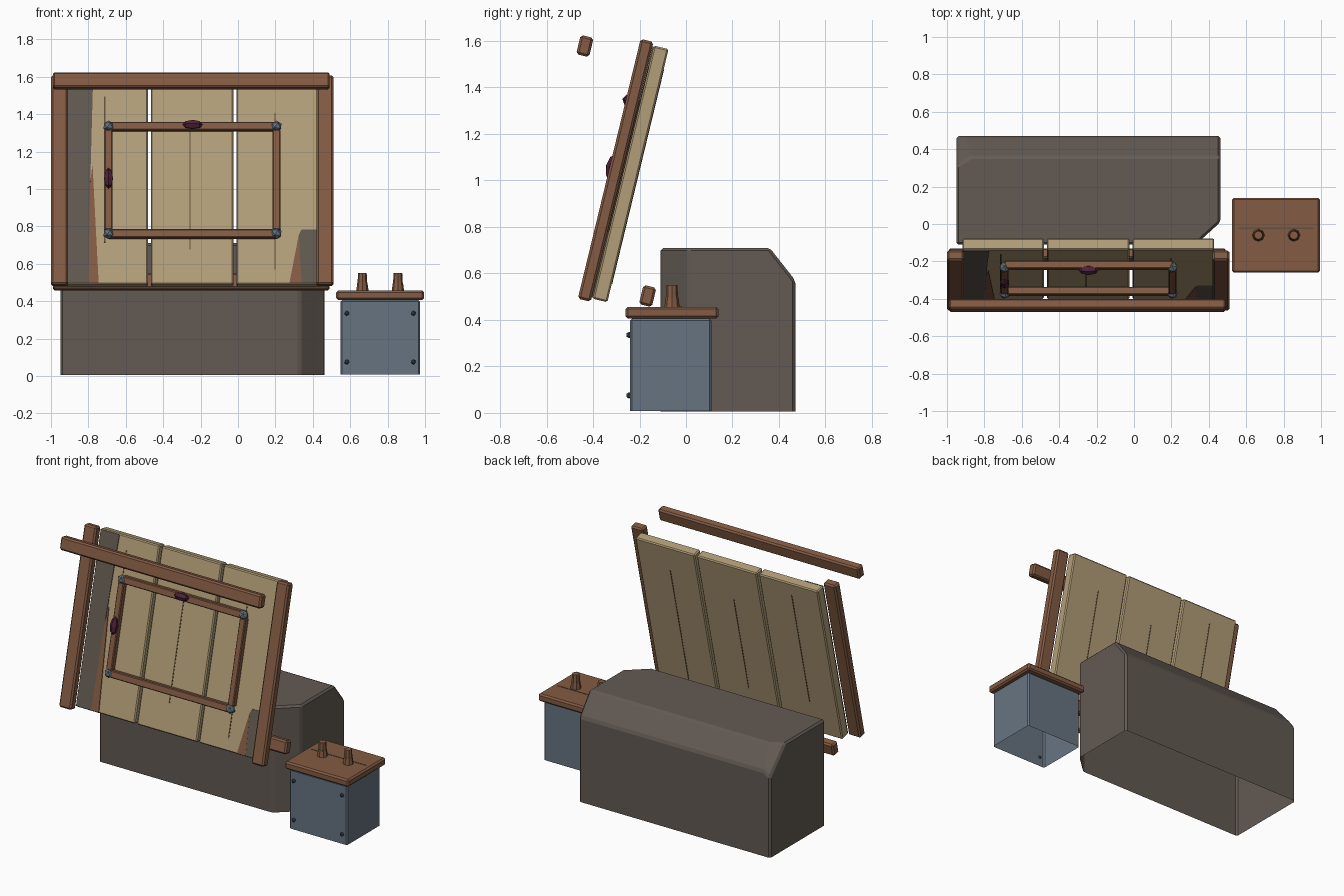
import bpy, bmesh, math
from mathutils import Matrix, Vector

cube = bpy.data.objects.get("Cube")
if cube:
    bpy.data.objects.remove(cube, do_unlink=True)


def material(name, r, g, b):
    m = bpy.data.materials.new(name)
    m.use_nodes = True
    m.diffuse_color = (r, g, b, 1)
    m.node_tree.nodes["Principled BSDF"].inputs["Base Color"].default_value = (r, g, b, 1)
    return m


WOOD = material("brown wood", 0.23, 0.105, 0.056)
TAN = material("pale plank", 0.45, 0.345, 0.19)
GRAIN = material("dark grain", 0.12, 0.085, 0.045)
STONE = material("dark stone", 0.125, 0.102, 0.086)
STEEL = material("blue grey metal", 0.135, 0.175, 0.22)
RIVET = material("dark metal", 0.06, 0.075, 0.095)
GEM = material("purple", 0.075, 0.016, 0.04)
STAIN = material("grey stain", 0.12, 0.10, 0.08)

# Leaning panel: local y points to its back, local z runs up its length
LEAN = Matrix.Translation((0, -0.3025, 1.0435)) @ Matrix.Rotation(math.radians(-13.6), 4, 'X')
FLAT = Matrix.Identity(4)


def finish(name, bm, mat, frame=FLAT, bevel=0):
    bmesh.ops.recalc_face_normals(bm, faces=bm.faces)
    me = bpy.data.meshes.new(name)
    bm.to_mesh(me)
    bm.free()
    me.materials.append(mat)
    ob = bpy.data.objects.new(name, me)
    ob.matrix_world = frame
    bpy.context.collection.objects.link(ob)
    if bevel:
        mod = ob.modifiers.new("worn edges", 'BEVEL')
        mod.width = bevel
        mod.segments = 1
        mod.limit_method = 'ANGLE'
    return ob


def box(name, centre, size, mat, frame=FLAT, bevel=0.0, open_bottom=False):
    bm = bmesh.new()
    bmesh.ops.create_cube(bm, size=1, matrix=Matrix.Translation(centre) @ Matrix.Diagonal((*size, 1)))
    if open_bottom:
        low = min(bm.faces, key=lambda f: f.calc_center_median().z)
        bmesh.ops.delete(bm, geom=[low], context='FACES_ONLY')
    return finish(name, bm, mat, frame, bevel)


def ball(name, centre, size, mat, frame=FLAT, axis=None):
    bm = bmesh.new()
    place = Matrix.Translation(centre)
    if axis:
        place = place @ Matrix.Rotation(math.pi / 2 if axis == 'X' else 0, 4, 'Y')
        bmesh.ops.create_uvsphere(bm, u_segments=6, v_segments=4, radius=1,
                                  matrix=place @ Matrix.Diagonal((*size, 1)))
    else:
        bmesh.ops.create_icosphere(bm, subdivisions=1, radius=1,
                                   matrix=place @ Matrix.Diagonal((*size, 1)))
    return finish(name, bm, mat, frame)


def plate(name, points, mat, y, frame):
    bm = bmesh.new()
    face = bm.faces.new([bm.verts.new((x, y, z)) for x, z in points])
    out = bmesh.ops.extrude_face_region(bm, geom=[face])
    bmesh.ops.translate(bm, vec=(0, 0.005, 0),
                        verts=[v for v in out["geom"] if isinstance(v, bmesh.types.BMVert)])
    return finish(name, bm, mat, frame)


# Side posts
for side, x in (("right", -0.955), ("left", 0.465)):
    box(side + "_post", (x, 0, 0), (0.09, 0.057, 1.15), WOOD, LEAN, 0.01)

# Planks with a grain line running through each
for i, (x, width, low, high) in enumerate(((-0.7, 0.435, -0.33, 0.47),
                                           (-0.245, 0.442, -0.37, 0.3),
                                           (0.21, 0.437, -0.48, 0.38))):
    n = str(i + 1)
    box("plank_" + n, (x, 0.066, 0), (width, 0.065, 1.12), TAN, LEAN, 0.007)
    box("grain_line_" + n, (x - 0.012, 0.066, (low + high) / 2),
        (0.007, 0.069, high - low), GRAIN, LEAN)

# Stains on the plank fronts
plate("right_grey_stain", ((-0.912, -0.555), (-0.8, -0.555), (-0.79, 0), (-0.775, 0.555), (-0.912, 0.555)),
      STAIN, 0.029, LEAN)
plate("right_brown_stain", ((-0.8, -0.555), (-0.745, -0.555), (-0.778, 0.1), (-0.79, 0)), WOOD, 0.0285, LEAN)
plate("left_grey_stain", ((0.34, -0.555), (0.425, -0.555), (0.425, -0.26), (0.34, -0.26), (0.325, -0.29)),
      STAIN, 0.029, LEAN)
plate("left_brown_stain", ((0.275, -0.555), (0.34, -0.555), (0.325, -0.29)), WOOD, 0.0285, LEAN)

# Loose cross beams, one floating ahead of the panel and one behind
for name, y, z in (("upper_beam", -0.435, 1.578), ("lower_beam", -0.165, 0.503)):
    tilt = Matrix.Translation((-0.25, y, z)) @ LEAN.to_3x3().to_4x4()
    box(name, (0, 0, 0), (1.48, 0.057, 0.085), WOOD, tilt, 0.01)

# Small inner frame with studs at its corners
for name, z in (("top", 0.3), ("bottom", -0.29)):
    box(name + "_rail", (-0.243, 0.01, z), (0.9, 0.042, 0.046), WOOD, LEAN, 0.005)
    for side, x in (("right", -0.692), ("left", 0.205)):
        ball(f"{name}_{side}_stud", (x, 0, z), (0.031, 0.031, 0.031), STEEL, LEAN)
for side, x in (("right", -0.692), ("left", 0.205)):
    box(side + "_stile", (x, 0.01, 0.005), (0.042, 0.04, 0.55), WOOD, LEAN, 0.005)

# Pointed knots on the frame
ball("top_knot", (-0.243, -0.015, 0.305), (0.027, 0.029, 0.054), GEM, LEAN, 'X')
ball("side_knot", (-0.692, -0.015, 0.01), (0.027, 0.03, 0.057), GEM, LEAN, 'Z')

# Stone block: extruded end profile with sliced corners, open underneath
bm = bmesh.new()
profile = ((-0.11, 0.005), (0.47, 0.005), (0.47, 0.57), (0.36, 0.71), (-0.11, 0.71))
end = bm.faces.new([bm.verts.new((-0.95, y, z)) for y, z in profile])
out = bmesh.ops.extrude_face_region(bm, geom=[end])
bmesh.ops.translate(bm, vec=(1.412, 0, 0),
                    verts=[v for v in out["geom"] if isinstance(v, bmesh.types.BMVert)])
bmesh.ops.recalc_face_normals(bm, faces=bm.faces)
a, b, c = Vector((-0.95, 0.31, 0.71)), Vector((-0.86, 0.365, 0.71)), Vector((-0.935, 0.47, 0.55))
corner = (b - a).cross(c - a)
if corner.z < 0:
    corner.negate()
for point, normal in ((Vector((0.33, -0.11, 0)), Vector((0.12, -0.132, 0))), (a, corner)):
    geom = bm.verts[:] + bm.edges[:] + bm.faces[:]
    cut = bmesh.ops.bisect_plane(bm, geom=geom, plane_co=point, plane_no=normal, clear_outer=True)
    edges = [e for e in cut["geom_cut"] if isinstance(e, bmesh.types.BMEdge)]
    bmesh.ops.holes_fill(bm, edges=edges)
under = [f for f in bm.faces if f.calc_center_median().z < 0.01]
bmesh.ops.delete(bm, geom=under, context='FACES_ONLY')
finish("stone_block", bm, STONE, bevel=0.012)

# Metal box with wooden lid, open underneath
box("metal_box", (0.76, -0.065, 0.207), (0.425, 0.35, 0.396), STEEL, bevel=0.008, open_bottom=True)
box("lid", (0.76, -0.06, 0.431), (0.47, 0.4, 0.05), WOOD, bevel=0.01)
box("lid_grain_line", (0.76, -0.022, 0.456), (0.4, 0.008, 0.004), GRAIN)

# Lid pegs, wide at the foot
for side, x in (("right", 0.665), ("left", 0.855)):
    bm = bmesh.new()
    for r1, r2, z, h in ((0.033, 0.027, 0.477, 0.045), (0.026, 0.023, 0.523, 0.055)):
        bmesh.ops.create_cone(bm, cap_ends=True, segments=8, radius1=r1, radius2=r2, depth=h,
                              matrix=Matrix.Translation((x, -0.06, z)))
    finish(side + "_peg", bm, WOOD)

# Rivets on the box front
for x in (0.582, 0.938):
    for z in (0.075, 0.335):
        ball("box_rivet", (x, -0.245, z), (0.014, 0.014, 0.014), RIVET)
